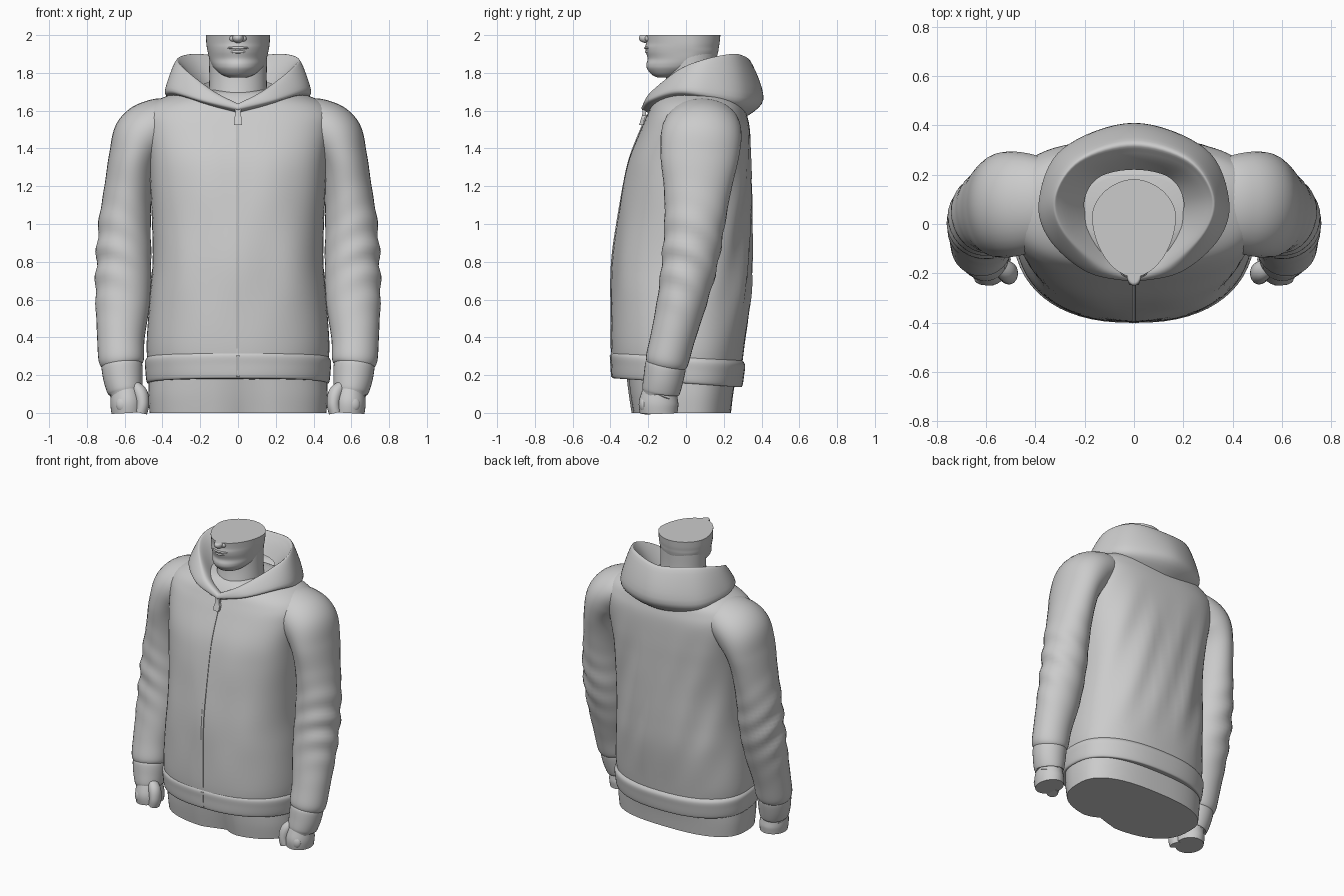
import bpy, bmesh, math
from mathutils import Vector


def catmull(keys, steps):
    """Smoothly interpolate a list of equal-length number tuples."""
    out = []
    for i in range(len(keys) - 1):
        a, b = keys[max(i - 1, 0)], keys[i]
        c, d = keys[i + 1], keys[min(i + 2, len(keys) - 1)]
        for s in range(steps):
            t = s / steps
            out.append(tuple(0.5 * (2 * q + (r - p) * t + (2 * p - 5 * q + 4 * r - u) * t * t
                             + (3 * q - p - 3 * r + u) * t ** 3)
                             for p, q, r, u in zip(a, b, c, d)))
    out.append(tuple(keys[-1]))
    return out


def skin(name, rings, closed=True, mirror=False, angle=50):
    """Bridge rings of points into a surface; closed rings get end caps."""
    bm = bmesh.new()
    rows = [[bm.verts.new(p) for p in ring] for ring in rings]
    n = len(rows[0])
    for r0, r1 in zip(rows, rows[1:]):
        for i in range(n if closed else n - 1):
            j = (i + 1) % n
            bm.faces.new((r0[i], r0[j], r1[j], r1[i]))
    if closed:
        bm.faces.new(rows[0])
        bm.faces.new(rows[-1])
    bmesh.ops.recalc_face_normals(bm, faces=bm.faces)
    mesh = bpy.data.meshes.new(name)
    bm.to_mesh(mesh)
    bm.free()
    ob = bpy.data.objects.new(name, mesh)
    bpy.context.collection.objects.link(ob)
    if mirror:
        mod = ob.modifiers.new("mirror", 'MIRROR')
        mod.merge_threshold = 0.002
    bpy.ops.object.select_all(action='DESELECT')
    ob.select_set(True)
    bpy.context.view_layer.objects.active = ob
    bpy.ops.object.shade_smooth_by_angle(angle=math.radians(angle))
    return ob


def spow(v, e):
    return math.copysign(abs(v) ** e, v)


def body(name, keys, steps=6, n=64, tilt=0.0, bump=None):
    """Horizontal rings from keys (z, half width, front y, back y, widest y, squareness)."""
    rings = []
    for z, w, f, b, c, k in catmull(keys, steps):
        ring = []
        for i in range(n):
            a = 2 * math.pi * i / n
            s = spow(math.sin(a), 2 / k)
            p = Vector((w * spow(math.cos(a), 2 / k), c + s * ((b - c) if s > 0 else (c - f)), z))
            p.z -= tilt * p.y
            if bump:
                p.y += bump(p)
            ring.append(p)
        rings.append(ring)
    return skin(name, rings)


def limb(name, keys, steps=6, n=32, fold=0.0):
    """Mirrored tube from keys (x, y, z, side radius, depth radius)."""
    ks = catmull(keys, steps)
    rings = []
    for i, (x, y, z, rx, ry) in enumerate(ks):
        t = (Vector(ks[min(i + 1, len(ks) - 1)][:3]) - Vector(ks[max(i - 1, 0)][:3])).normalized()
        depth = (Vector((0, 1, 0)) - t * t.y).normalized()
        side = depth.cross(t)
        ring = []
        for j in range(n):
            a = 2 * math.pi * j / n
            # sleeve folds gather around the inner elbow
            g = fold * math.exp(-((z - .82) / .22) ** 2) * (1 - .7 * math.cos(a)) \
                * math.sin(z * 42 + 3 * math.cos(a) + 2 * math.sin(a))
            ring.append(Vector((x, y, z)) + side * math.cos(a) * (rx + g) + depth * math.sin(a) * (ry + g))
        rings.append(ring)
    return skin(name, rings, mirror=True)


def ball(name, loc, size, mirror=False):
    """Ellipsoid of stacked rings, cut flat at the top of the model."""
    rings = []
    for i in range(1, 12):
        v = math.pi * i / 12
        rings.append([Vector((loc[0] + size[0] * math.sin(v) * math.cos(u * math.pi / 12),
                              loc[1] + size[1] * math.sin(v) * math.sin(u * math.pi / 12),
                              min(2.0, loc[2] + size[2] * math.cos(v)))) for u in range(24)])
    return skin(name, rings, mirror=mirror, angle=70)


# Jacket body, with soft diagonal folds on the back and lower front
def cloth(p):
    fade = max(0, min(1, (1.5 - p.z) / 0.4)) * max(0, min(1, (p.z - 0.35) / 0.3))
    if p.y > 0:
        return 0.008 * fade * math.sin(p.x * 30 + p.z * 9)
    return 0.005 * fade * math.cos(p.x * 20) * math.sin(p.z * 6)


torso_keys = [
    (0.20, .465, -.380, .290, 0.00, 2.3), (0.34, .484, -.397, .308, 0.00, 2.35),
    (0.60, .468, -.395, .340, 0.00, 2.4), (0.80, .452, -.388, .347, 0.01, 2.4),
    (1.00, .455, -.365, .347, 0.02, 2.4), (1.20, .465, -.335, .345, 0.04, 2.6),
    (1.35, .475, -.300, .344, 0.06, 2.8), (1.50, .500, -.240, .338, 0.08, 2.8),
    (1.58, .505, -.205, .322, 0.08, 2.6), (1.64, .455, -.175, .300, 0.08, 2.4),
    (1.69, .340, -.130, .250, 0.08, 2.1), (1.71, .220, -.080, .200, 0.06, 2.0)]
body("jacket_body", torso_keys, bump=cloth)

# Ribbed hem band
body("waistband", [(.158, .460, -.370, .280, 0, 2.3), (.163, .483, -.392, .298, 0, 2.3),
                   (.23, .491, -.398, .309, 0, 2.35), (.275, .492, -.400, .313, 0, 2.35),
                   (.30, .474, -.386, .298, 0, 2.35)], tilt=0.07)

# Trousers showing below the hem, dented at the front
body("trousers", [(0, .468, -.290, .238, 0, 2.6), (.1, .474, -.305, .25, 0, 2.6),
                  (.22, .470, -.320, .27, 0, 2.5)],
     bump=lambda p: 0.05 * math.exp(-((p.x - .06) / .07) ** 2) * max(0, min(1, -p.y * 6)) * (1 - 2 * p.z))

# Sleeves, cuffs and hands
limb("sleeve", [(.30, .085, 1.565, .105, .16), (.42, .085, 1.525, .142, .20), (.505, .08, 1.46, .156, .214),
                (.556, .07, 1.34, .130, .205), (.582, .06, 1.18, .127, .178), (.60, .045, 1.0, .138, .160),
                (.605, .02, .8, .146, .149), (.610, -.02, .6, .145, .132), (.62, -.07, .4, .126, .118),
                (.618, -.10, .28, .120, .114), (.616, -.108, .245, .100, .10)], steps=8, fold=0.0045)
limb("cuff", [(.617, -.105, .27, .095, .095), (.615, -.108, .25, .108, .108),
              (.608, -.120, .18, .104, .106), (.598, -.133, .115, .092, .100),
              (.597, -.134, .108, .080, .088)])
limb("hand", [(.60, -.13, .16, .07, .08), (.592, -.14, .10, .082, .095),
              (.588, -.145, .05, .088, .105), (.585, -.145, 0, .085, .100)])
limb("thumb", [(.565, -.165, .16, .022, .028), (.520, -.19, .11, .038, .042),
               (.506, -.20, .05, .036, .045), (.515, -.20, 0, .034, .042)], n=20)
ball("knuckle", (.605, -.222, .045), (.042, .026, .045), mirror=True)

# Hood: stations from front centre to back centre (outer base, bulge, rim, inner rim, collar)
stations = [
    ((0, -.190, 1.585), (0, -.232, 1.605), (0, -.228, 1.630), (0, -.200, 1.635), (0, -.140, 1.60)),
    ((.16, -.165, 1.63), (.19, -.195, 1.655), (.15, -.185, 1.700), (.125, -.155, 1.70), (.09, -.10, 1.64)),
    ((.30, -.050, 1.675), (.345, -.060, 1.705), (.297, -.040, 1.805), (.265, -.030, 1.805), (.18, .00, 1.69)),
    ((.355, .10, 1.665), (.385, .10, 1.700), (.332, .11, 1.860), (.298, .11, 1.855), (.20, .10, 1.73)),
    ((.26, .26, 1.60), (.290, .305, 1.67), (.230, .270, 1.885), (.205, .235, 1.87), (.14, .19, 1.75)),
    ((0, .30, 1.555), (0, .410, 1.66), (0, .340, 1.865), (0, .288, 1.85), (0, .22, 1.76))]
stations.append([(-x, y, z) for x, y, z in stations[-2]])  # keeps the back rounded
flat = [tuple(v for p in s for v in p) for s in stations]
hood_rows = []
for row in catmull(flat, 8)[:-8]:
    pts = [row[i:i + 3] for i in range(0, 15, 3)]
    hood_rows.append([Vector((max(0, x), y, z)) for x, y, z in catmull(pts, 6)])
skin("hood", hood_rows, closed=False, mirror=True, angle=75)

# Neck and lower half of the face, cut flat at the top
body("neck", [(1.55, .16, -.16, .19, .03, 2), (1.68, .155, -.125, .18, .03, 2),
              (1.78, .152, -.105, .165, .03, 2), (1.90, .155, -.10, .165, .03, 2)], n=40)
body("head", [(1.775, .045, -.150, -.05, -.1, 2), (1.79, .085, -.180, .02, -.08, 2),
              (1.82, .122, -.205, .10, -.03, 2), (1.845, .140, -.210, .14, 0, 1.95),
              (1.875, .152, -.203, .16, .02, 1.9), (1.91, .160, -.212, .17, .03, 1.9),
              (1.935, .165, -.216, .174, .03, 1.85), (1.96, .168, -.212, .178, .03, 1.85),
              (2.0, .170, -.215, .182, .03, 1.85)], n=48)
ball("nose", (0, -.206, 1.985), (.030, .044, .028))
ball("nose_wing", (.026, -.196, 1.982), (.020, .022, .018), mirror=True)
ball("upper_lip", (0, -.190, 1.932), (.058, .032, .011))
ball("lower_lip", (0, -.186, 1.912), (.048, .032, .013))


# Front zip following the body and hem, with its pull tab
def zip_strip(name, path):
    skin(name, [[Vector((px, y + py, z)) for px, py in
                 ((-.010, .012), (-.008, -.002), (-.002, .002), (.002, .002), (.008, -.002), (.010, .012))]
                for z, y in path], angle=30)


zip_strip("zip", [(k[0], k[2] - .002 + cloth(Vector((0, -1, k[0]))))
                  for k in catmull(torso_keys[:9], 6) if k[0] > .31])
zip_strip("hem_zip", [(.19, -.394), (.26, -.400), (.305, -.402)])
skin("zip_pull", [[Vector((sx * w, y + sy * .010, z)) for sx, sy in ((-1, 1), (-1, -1), (1, -1), (1, 1))]
                  for z, w, y in ((1.525, .020, -.238), (1.56, .022, -.228), (1.575, .013, -.222), (1.615, .016, -.220))],
     angle=30)
